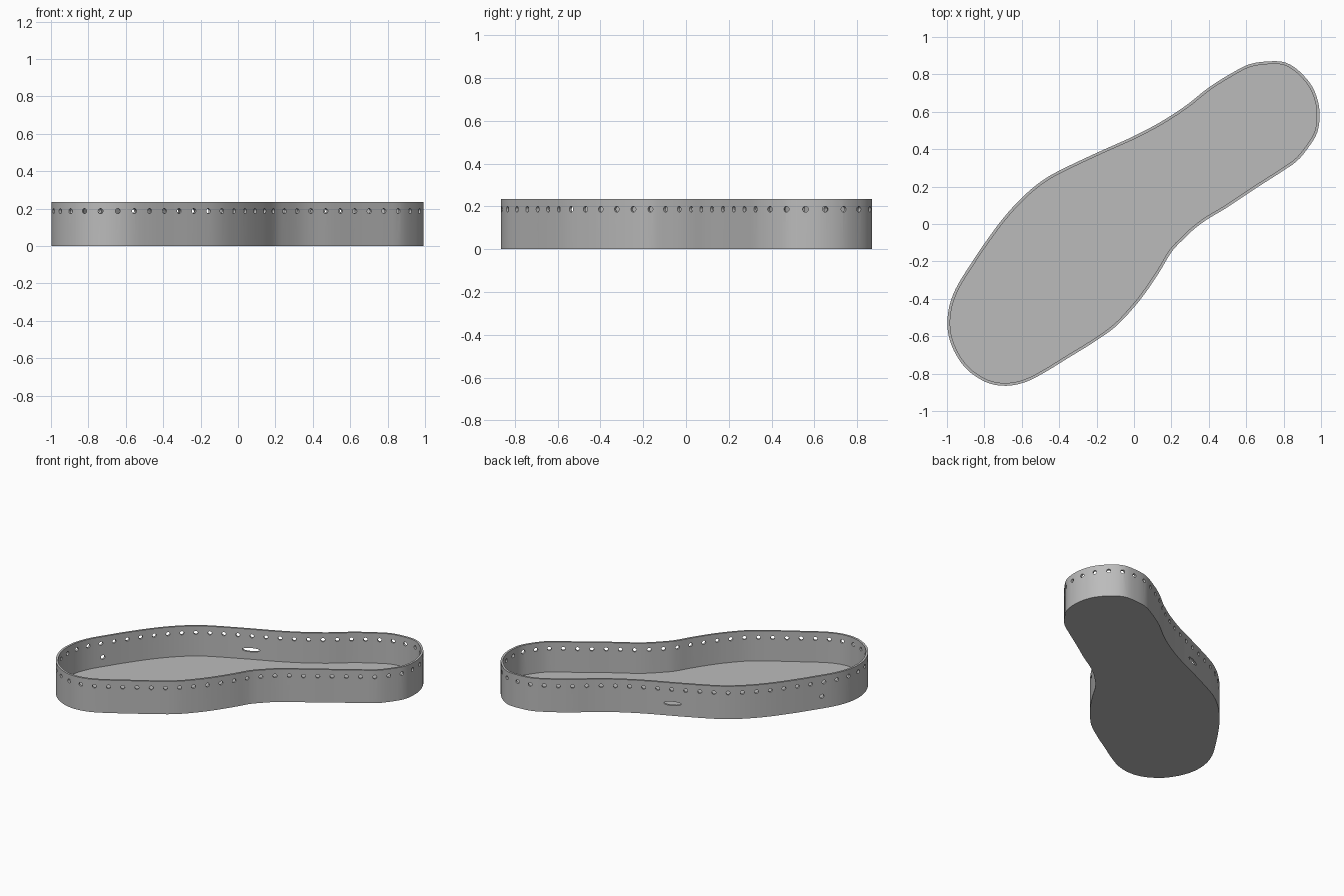
import bpy, bmesh, math
from mathutils import Vector, Matrix

if "Cube" in bpy.data.objects:
    bpy.data.objects.remove(bpy.data.objects["Cube"])

HEIGHT, WALL, FLOOR = 0.235, 0.015, 0.02

# Sole outline control points, clockwise from the heel
OUTLINE = [(.73, .87), (.81, .863), (.88, .82), (.95, .74), (.985, .65), (.992, .57), (.98, .49),
           (.94, .42), (.875, .34), (.79, .28), (.65, .19), (.5, .09), (.4, .03), (.33, -.02),
           (.26, -.085), (.2, -.15), (.14, -.25), (.07, -.355), (0, -.445), (-.1, -.55),
           (-.22, -.635), (-.35, -.715), (-.48, -.795), (-.58, -.845), (-.68, -.865),
           (-.78, -.85), (-.88, -.79), (-.945, -.71), (-.985, -.62), (-.998, -.53),
           (-.985, -.43), (-.945, -.33), (-.87, -.21), (-.8, -.105), (-.7, .03), (-.6, .14),
           (-.5, .225), (-.4, .285), (-.2, .38), (0, .47), (.15, .55), (.28, .635),
           (.4, .73), (.52, .805), (.62, .855)]


def smooth_loop(pts, steps=8):
    """Closed Catmull-Rom curve through the points."""
    p = [Vector(q) for q in pts]
    n, out = len(p), []
    for i in range(n):
        a, b, c, d = p[i - 1], p[i], p[(i + 1) % n], p[(i + 2) % n]
        for s in range(steps):
            t = s / steps
            out.append(0.5 * (2 * b + (c - a) * t + (2 * a - 5 * b + 4 * c - d) * t * t
                              + (3 * b - a - 3 * c + d) * t ** 3))
    return out


def resample(pts, count, start=0):
    """Evenly spaced points along a closed loop, beginning at index start."""
    pts = pts[start:] + pts[:start]
    pts = pts + [pts[0]]
    lens = [(b - a).length for a, b in zip(pts, pts[1:])]
    step, out, i, run = sum(lens) / count, [], 0, 0.0
    for k in range(count):
        while i < len(lens) - 1 and run + lens[i] < k * step:
            run += lens[i]
            i += 1
        out.append(pts[i].lerp(pts[i + 1], (k * step - run) / lens[i]))
    return out


def normals(pts):
    """Outward normals of a clockwise loop."""
    n, out = len(pts), []
    for i in range(n):
        t = (pts[(i + 1) % n] - pts[i - 1]).normalized()
        out.append(Vector((-t.y, t.x)))
    return out


def nearest(pts, x, y):
    return min(range(len(pts)), key=lambda i: (pts[i] - Vector((x, y))).length)


def new_object(name, bm):
    bmesh.ops.recalc_face_normals(bm, faces=bm.faces)
    mesh = bpy.data.meshes.new(name)
    bm.to_mesh(mesh)
    bm.free()
    ob = bpy.data.objects.new(name, mesh)
    bpy.context.collection.objects.link(ob)
    return ob


curve = smooth_loop(OUTLINE)
outer = resample(curve, 200)
inner = [p - n * WALL for p, n in zip(outer, normals(outer))]

# Sole tray: floor plate with a thin raised wall
bm = bmesh.new()
rings = [[bm.verts.new((p.x, p.y, z)) for p in loop] for loop, z in
         ((outer, 0), (outer, HEIGHT), (inner, HEIGHT), (inner, FLOOR))]
for a, b in zip(rings, rings[1:]):
    for i in range(len(a)):
        j = (i + 1) % len(a)
        bm.faces.new((a[i], a[j], b[j], b[i]))
bm.faces.new(rings[0])
bm.faces.new(rings[-1])
tray = new_object("sole_tray", bm)

# Hole cutters: a stitch row below the rim, plus a vent and a slot lower down
bm = bmesh.new()


def add_cutter(p, n, z, radius, stretch=1.0):
    d = Vector((n.x, n.y, 0))
    side = Vector((-n.y, n.x, 0))
    c = Vector((p.x, p.y, z)) - d * WALL / 2
    m = Matrix((side, Vector((0, 0, 1)), d)).transposed().to_4x4()
    m = Matrix.Translation(c) @ m @ Matrix.Diagonal((stretch, 1, 1, 1))
    bmesh.ops.create_cone(bm, cap_ends=True, segments=14, radius1=radius, radius2=radius,
                          depth=0.06, matrix=m)


holes = resample(curve, 60, nearest(curve, -0.64, -0.86))
for p, n in zip(holes, normals(holes)):
    add_cutter(p, n, 0.187, 0.0135)
for x, y, radius, stretch in ((-0.895, -0.25, 0.015, 1.0), (-0.17, 0.39, 0.014, 4.2)):
    i = nearest(outer, x, y)
    add_cutter(outer[i], normals(outer)[i], 0.087, radius, stretch)
cutter = new_object("hole_cutter", bm)
cutter.hide_render = True

mod = tray.modifiers.new("holes", 'BOOLEAN')
mod.operation, mod.solver, mod.object = 'DIFFERENCE', 'EXACT', cutter
bpy.context.view_layer.objects.active = tray
tray.select_set(True)
bpy.ops.object.modifier_apply(modifier="holes")
bpy.data.objects.remove(cutter)

# Plain grey finish
grey = bpy.data.materials.new("grey")
grey.diffuse_color = (0.5, 0.5, 0.5, 1)
grey.use_nodes = True
grey.node_tree.nodes["Principled BSDF"].inputs["Base Color"].default_value = grey.diffuse_color
tray.data.materials.clear()
tray.data.materials.append(grey)
for f in tray.data.polygons:
    f.material_index = 0
bpy.ops.object.shade_smooth_by_angle(angle=math.radians(30))
